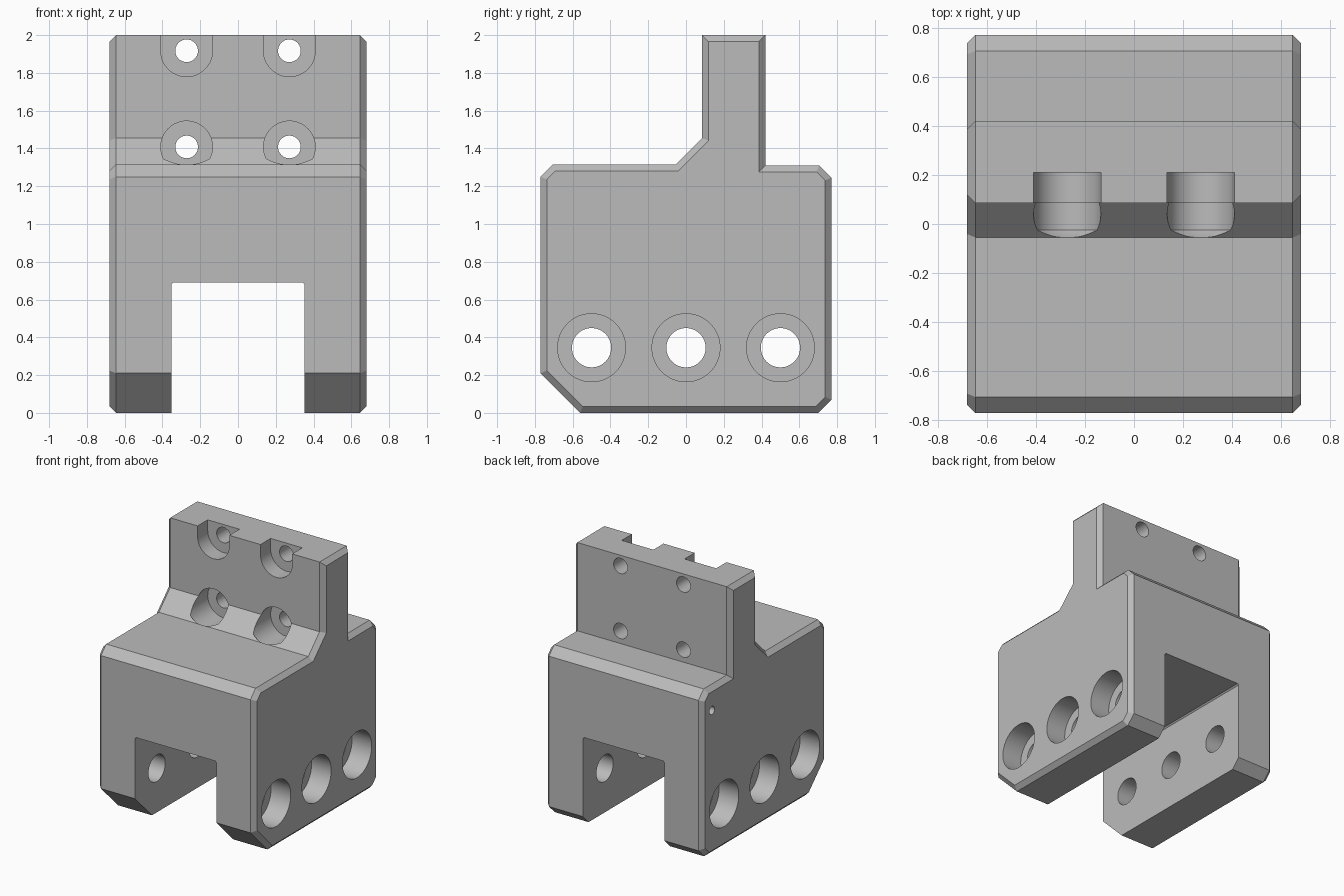
import bpy, bmesh, math
from mathutils import Matrix, Vector

if "Cube" in bpy.data.objects:
    bpy.data.objects.remove(bpy.data.objects["Cube"], do_unlink=True)

grey = bpy.data.materials.new("machined grey")
grey.use_nodes = True
colour = (0.5, 0.5, 0.5, 1)
grey.diffuse_color = colour
grey.node_tree.nodes["Principled BSDF"].inputs["Base Color"].default_value = colour


def finish(bm, name):
    bmesh.ops.recalc_face_normals(bm, faces=bm.faces)
    mesh = bpy.data.meshes.new(name)
    bm.to_mesh(mesh)
    bm.free()
    mesh.materials.append(grey)
    obj = bpy.data.objects.new(name, mesh)
    bpy.context.collection.objects.link(obj)
    return obj


def prism(name, outline, axis, start, end, chamfer=0):
    """Extrude an outline along x (points are y, z) or along y (points are x, z)."""
    bm = bmesh.new()
    place = (lambda u, v: (start, u, v)) if axis == "x" else (lambda u, v: (u, start, v))
    cap = bm.faces.new([bm.verts.new(place(u, v)) for u, v in outline])
    step = Vector((end - start, 0, 0) if axis == "x" else (0, end - start, 0))
    new = bmesh.ops.extrude_face_region(bm, geom=[cap], use_keep_orig=True)["geom"]
    bmesh.ops.translate(bm, vec=step, verts=[g for g in new if isinstance(g, bmesh.types.BMVert)])
    bmesh.ops.recalc_face_normals(bm, faces=bm.faces)
    if chamfer:
        rims = [e for e in bm.edges if abs(e.verts[0].co.x - e.verts[1].co.x) < 1e-4]
        bmesh.ops.bevel(bm, geom=rims, offset=chamfer, segments=1, profile=0.5,
                        affect="EDGES", clamp_overlap=False)
    return finish(bm, name)


def lathe(name, profile, turn, origin):
    """Spin (radius, distance) points about z, then turn and move the solid."""
    bm = bmesh.new()
    verts = [bm.verts.new((r, 0, t)) for r, t in profile]
    edges = [bm.edges.new(pair) for pair in zip(verts, verts[1:])]
    bmesh.ops.spin(bm, geom=verts + edges, cent=(0, 0, 0), axis=(0, 0, 1),
                   angle=math.tau, steps=48)
    bmesh.ops.remove_doubles(bm, verts=bm.verts, dist=1e-4)
    bmesh.ops.transform(bm, matrix=Matrix.Translation(origin) @ turn, verts=bm.verts)
    return finish(bm, name)


# Solid bracket with chamfered ends
side = [(-0.77, 0.21), (-0.56, 0), (0.70, 0), (0.77, 0.07), (0.77, 1.245), (0.705, 1.31),
        (0.42, 1.31), (0.42, 2), (0.085, 2), (0.085, 1.455), (-0.055, 1.315),
        (-0.705, 1.315), (-0.77, 1.25)]
body = prism("clamp_block", side, "x", -0.68, 0.68, chamfer=0.034)
cutters = []

# Slot between the two legs
slot = [(-0.352, -0.1), (0.352, -0.1), (0.352, 0.68), (0.342, 0.69),
        (-0.342, 0.69), (-0.352, 0.68)]
cutters.append(prism("slot_cutter", slot, "y", -1, 1))

# Counterbored cross holes in both legs
for s in (-1, 1):
    inward = Matrix.Rotation(-s * math.pi / 2, 4, "Y")
    for y in (-0.5, 0, 0.5):
        bore = [(0, -0.1), (0.18, -0.1), (0.18, 0.17), (0.104, 0.17), (0.104, 0.45), (0, 0.45)]
        cutters.append(lathe("leg_hole_cutter", bore, inward, (s * 0.68, y, 0.345)))

# Counterbored holes in the upright plate; the upper pair opens at the top
backward = Matrix.Rotation(-math.pi / 2, 4, "X")
for x in (-0.272, 0.272):
    bore = [(0, -0.072), (0.06, -0.066), (0.1, -0.053), (0.137, -0.025), (0.137, 0.21),
            (0.06, 0.21), (0.06, 0.6), (0, 0.6)]
    cutters.append(lathe("lower_plate_hole_cutter", bore, backward, (x, 0, 1.408)))
    u_shape = [(x + 0.137 * math.cos(a), 1.917 + 0.137 * math.sin(a))
               for a in (math.pi + math.pi * i / 24 for i in range(25))]
    u_shape += [(x + 0.137, 2.1), (x - 0.137, 2.1)]
    cutters.append(prism("pocket_cutter", u_shape, "y", 0, 0.21))
    hole = [(0, 0), (0.06, 0), (0.06, 0.6), (0, 0.6)]
    cutters.append(lathe("upper_plate_hole_cutter", hole, backward, (x, 0, 1.917)))

# Small blind hole high on one side
pin = [(0, -0.05), (0.032, -0.05), (0.032, 0.12), (0, 0.14)]
cutters.append(lathe("pin_hole_cutter", pin, Matrix.Rotation(math.pi / 2, 4, "Y"),
                     (-0.68, 0.65, 1.13)))

# Cut everything, then drop the cutters
bpy.ops.object.select_all(action="DESELECT")
bpy.context.view_layer.objects.active = body
body.select_set(True)
for cutter in cutters:
    cutter.hide_render = True
    mod = body.modifiers.new(cutter.name, "BOOLEAN")
    mod.operation, mod.solver, mod.object = "DIFFERENCE", "EXACT", cutter
    bpy.ops.object.modifier_apply(modifier=mod.name)
    bpy.data.objects.remove(cutter, do_unlink=True)

bpy.ops.object.shade_smooth_by_angle(angle=math.radians(25))
